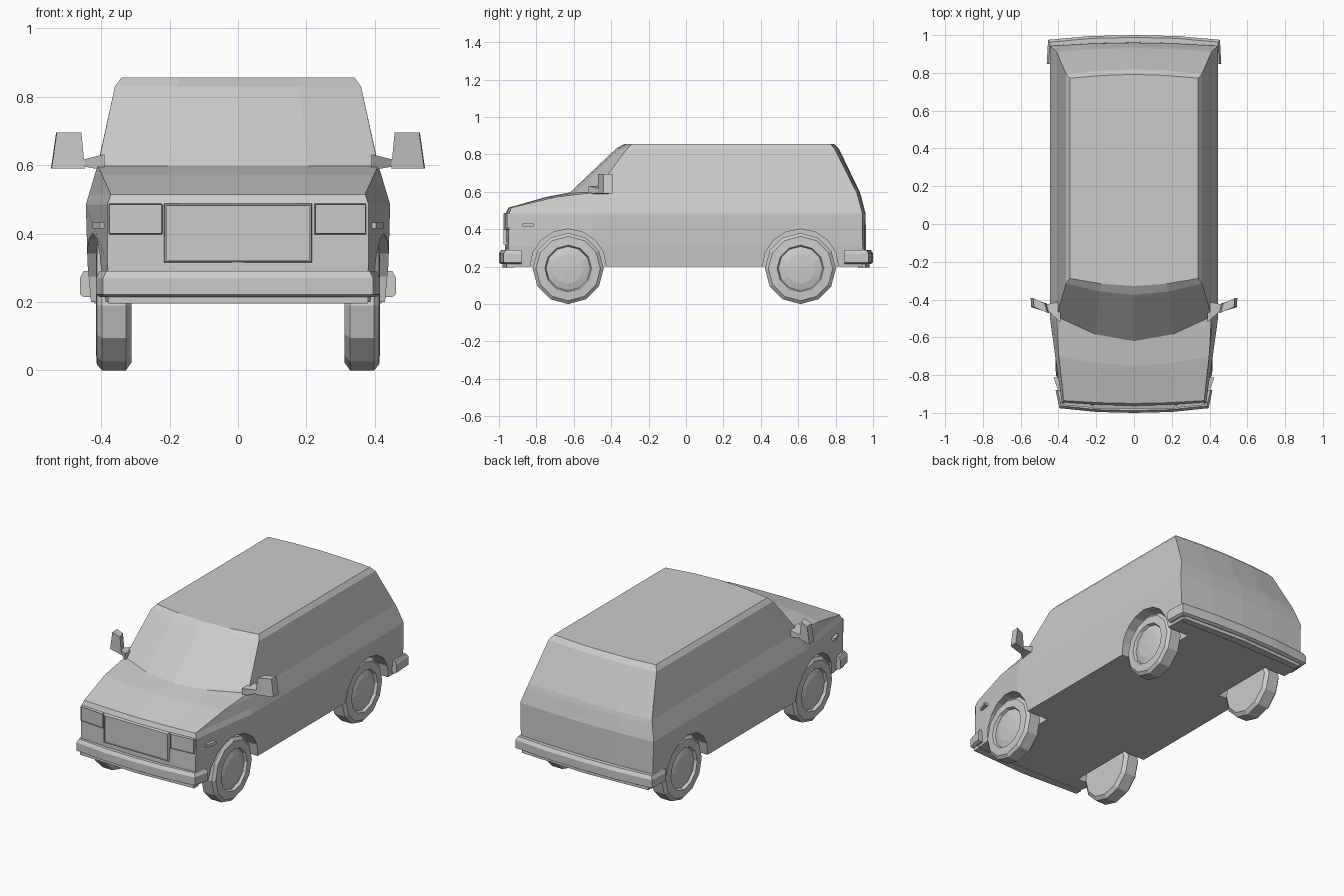
import bpy, bmesh, math

if "Cube" in bpy.data.objects:
    bpy.data.objects.remove(bpy.data.objects["Cube"])


def loft(name, rings):
    """Skin a list of equal-length closed rings and cap both ends."""
    bm = bmesh.new()
    vs = [[bm.verts.new(p) for p in r] for r in rings]
    n = len(rings[0])
    for a, b in zip(vs, vs[1:]):
        for i in range(n):
            j = (i + 1) % n
            bm.faces.new((a[i], a[j], b[j], b[i]))
    bm.faces.new(vs[0])
    bm.faces.new(vs[-1])
    bmesh.ops.remove_doubles(bm, verts=bm.verts, dist=1e-5)
    bmesh.ops.recalc_face_normals(bm, faces=bm.faces)
    me = bpy.data.meshes.new(name)
    bm.to_mesh(me)
    bm.free()
    ob = bpy.data.objects.new(name, me)
    bpy.context.collection.objects.link(ob)
    return ob


def mirrored(half):
    """Close a half outline that starts and ends on x = 0."""
    return half + [(-x, y) for x, y in half[-2:0:-1]]


def prism(name, outline, z0, z1):
    return loft(name, [[(x, y, z) for x, y in outline] for z in (z0, z1)])


def lathe(name, profile, y, z, sides, s=1):
    """Revolve (radius, x) points about an axle parallel to x."""
    ang = [2 * math.pi * k / sides - math.pi / 2 for k in range(sides)]
    return loft(name, [[(s * x, y + r * math.cos(a), z + r * math.sin(a)) for a in ang]
                       for r, x in profile])


# Body: plan outlines stacked by height
# z, front corner x, front corner y, front centre y, side x, rear corner y, rear centre y
levels = [
    (0.20, 0.372, -0.950, -0.968, 0.430, 0.945, 0.963),
    (0.31, 0.382, -0.950, -0.968, 0.440, 0.945, 0.963),
    (0.485, 0.382, -0.945, -0.964, 0.445, 0.943, 0.960),
    (0.515, 0.372, -0.935, -0.950, 0.436, 0.935, 0.952),
    (0.572, 0.398, -0.700, -0.750, 0.419, 0.920, 0.938),
    (0.597, 0.410, -0.490, -0.620, 0.411, 0.912, 0.930),
    (0.83, 0.360, -0.315, -0.375, 0.360, 0.795, 0.818),
    (0.857, 0.340, -0.288, -0.328, 0.340, 0.772, 0.792),
]
rings = []
for z, fx, fy, fc, w, ry, rc in levels:
    half = [(0, fc), (fx * 0.5, fc + (fy - fc) * 0.28), (fx, fy),
            (w, max(-0.5, fy + 0.1)), (w, ry), (w * 0.5, rc + (ry - rc) * 0.28), (0, rc)]
    rings.append([(x, y, z) for x, y in mirrored(half)])
body = loft("body", rings)

# Wheel arches cut from the body
AXLES = (-0.63, 0.612)
for y in AXLES:
    for s in (-1, 1):
        cut = lathe("arch_cutter", [(0.204, 0.285), (0.204, 0.6)], y, 0.197, 16, s)
        cut.hide_render = True
        m = body.modifiers.new("arch", 'BOOLEAN')
        m.object, m.operation, m.solver = cut, 'DIFFERENCE', 'EXACT'
        bpy.context.view_layer.objects.active = body
        bpy.ops.object.modifier_apply(modifier=m.name)
        bpy.data.objects.remove(cut)

# Wheels with recessed rim and domed hub cap
tyre = [(0, 0.312), (0.168, 0.312), (0.19, 0.328), (0.19, 0.398), (0.172, 0.413),
        (0.125, 0.416), (0.118, 0.400), (0.08, 0.410), (0, 0.415)]
for label, y in zip(("front", "rear"), AXLES):
    for side, s in (("right", 1), ("left", -1)):
        lathe(f"{label}_{side}_wheel", tyre, y, 0.19, 12, s)


# Bumpers: wrap-around bars, with chamfered outer edge
def bumper(name, outer, inner, d):
    rs = []
    for z, k in ((0.215, 1), (0.222, 0), (0.270, 0), (0.290, 1)):
        pts = [(x - 0.010 * k * (x > 0), y + d * 0.012 * k * (i < len(outer) - 1))
               for i, (x, y) in enumerate(outer)]
        rs.append([(x, y, z) for x, y in mirrored(pts + inner)])
    loft(name, rs)


bumper("front_bumper", [(0, -1.0), (0.2, -0.995), (0.395, -0.975), (0.415, -0.88)],
       [(0.365, -0.88), (0.35, -0.93), (0, -0.95)], 1)
bumper("rear_bumper", [(0, 1.0), (0.23, 0.995), (0.455, 0.975), (0.462, 0.848)],
       [(0.415, 0.848), (0.41, 0.93), (0, 0.95)], -1)

# Valances under the bumpers
for name, w, s in (("front_valance", 0.38, -1), ("rear_valance", 0.42, 1)):
    prism(name, mirrored([(0, s * 0.98), (w, s * 0.96), (w, s * 0.92), (0, s * 0.93)]), 0.195, 0.222)


# Grille and lamps: raised frustum panels on the nose
def panel(name, x0, x1, z0, z1, y0, y1, depth=0.016, b=0.008):
    def ring(i, d):
        return [(x0 + i, y0 + d, z0 + i), (x1 - i, y1 + d, z0 + i),
                (x1 - i, y1 + d, z1 - i), (x0 + i, y0 + d, z1 - i)]
    return loft(name, [ring(0, 0.03), ring(0, 0), ring(b * 0.5, -depth + 0.004),
                       ring(b, -depth + 0.004), ring(b, -depth + 0.010)])


panel("grille", -0.217, 0.217, 0.315, 0.488, -0.964, -0.964)
for side, s in (("right", 1), ("left", -1)):
    panel(f"{side}_headlight", s * 0.224, s * 0.375, 0.397, 0.488, -0.960, -0.946, b=0.004)

    # Side marker on each front fender
    loft(f"{side}_side_marker", [[(s * x, y, z) for x, y, z in
         ((b, -0.875, z), (b + 0.022, -0.812, z), (b - 0.03, -0.812, z), (b - 0.03, -0.875, z))]
         for b, z in ((0.404, 0.415), (0.404, 0.432))])

    # Door mirror housing and arm
    loft(f"{side}_mirror", [
        [(s * a, -0.470, z), (s * c, -0.440, z), (s * (c + 0.002), -0.393, z), (s * (a + 0.015), -0.420, z)]
        for a, c, z in ((0.448, 0.545, 0.590), (0.458, 0.530, 0.695))])
    loft(f"{side}_mirror_arm", [
        [(s * x, y0, z0), (s * x, y1, z0), (s * x, y1, z1), (s * x, y0, z1)]
        for x, y0, y1, z0, z1 in ((0.39, -0.52, -0.41, 0.585, 0.632), (0.462, -0.455, -0.425, 0.598, 0.614))])
